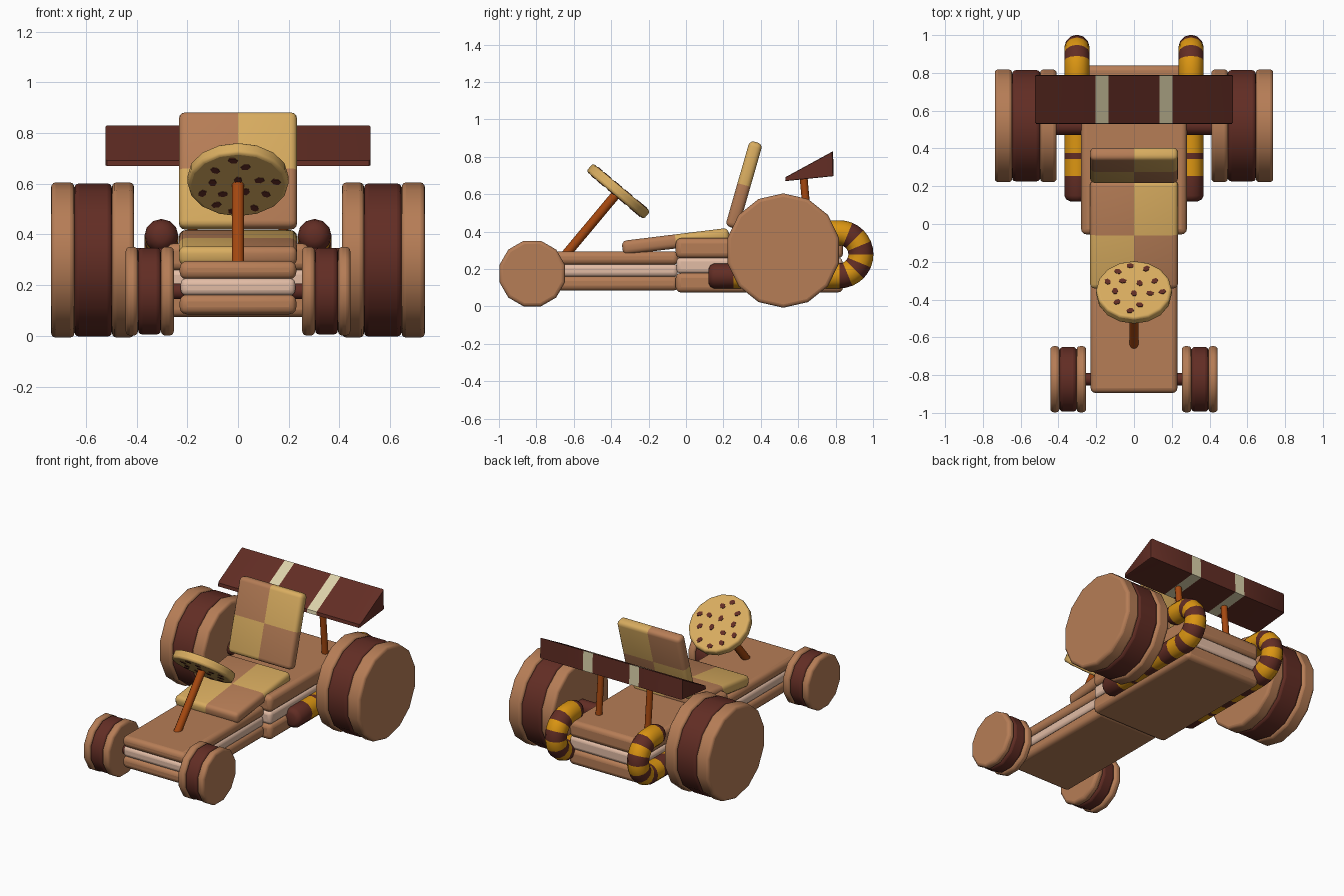
import bpy, bmesh, math
from mathutils import Matrix, Vector

if "Cube" in bpy.data.objects:
    bpy.data.objects.remove(bpy.data.objects["Cube"])


def mat(name, r, g, b):
    m = bpy.data.materials.new(name)
    lin = [(c / 255 / 12.92) if c < 11 else ((c / 255 + 0.055) / 1.055) ** 2.4 for c in (r, g, b)]
    m.diffuse_color = (*lin, 1)
    m.use_nodes = True
    m.node_tree.nodes["Principled BSDF"].inputs["Base Color"].default_value = m.diffuse_color
    return m


BISCUIT = mat("biscuit brown", 182, 125, 86)
CHOC = mat("chocolate", 98, 45, 36)
YELLOW = mat("pale dough yellow", 217, 173, 96)
CREAM = mat("pink cream", 226, 188, 165)
ORANGE = mat("candy orange", 220, 150, 18)
STICK = mat("cinnamon stick", 165, 72, 16)
STRIPE = mat("icing stripe", 220, 210, 170)


def finish(name, bm, mats, loc=(0, 0, 0), rot=(0, 0, 0), bevel=0, segs=3):
    bmesh.ops.recalc_face_normals(bm, faces=bm.faces)
    me = bpy.data.meshes.new(name)
    bm.to_mesh(me)
    bm.free()
    for m in mats:
        me.materials.append(m)
    ob = bpy.data.objects.new(name, me)
    bpy.context.collection.objects.link(ob)
    ob.location, ob.rotation_euler = loc, rot
    if bevel:
        b = ob.modifiers.new("bevel", 'BEVEL')
        b.width, b.segments, b.limit_method, b.angle_limit = bevel, segs, 'ANGLE', math.radians(40)
    bpy.ops.object.select_all(action='DESELECT')
    ob.select_set(True)
    bpy.context.view_layer.objects.active = ob
    bpy.ops.object.shade_smooth_by_angle(angle=math.radians(40))
    return ob


def slab(name, m, hx, y0, y1, z0, z1, bevel):
    bm = bmesh.new()
    bmesh.ops.create_cube(bm, size=1, matrix=Matrix.Diagonal((2 * hx, y1 - y0, z1 - z0, 1)))
    return finish(name, bm, [m], (0, (y0 + y1) / 2, (z0 + z1) / 2), bevel=bevel)


def rod(name, m, a, b, r, n=10, bevel=0, spin=0):
    a, b = Vector(a), Vector(b)
    bm = bmesh.new()
    bmesh.ops.create_cone(bm, cap_ends=True, segments=n, radius1=r, radius2=r, depth=(b - a).length,
                          matrix=Matrix.Rotation(spin, 4, 'Z'))
    q = Vector((0, 0, 1)).rotation_difference(b - a)
    return finish(name, bm, [m], (a + b) / 2, q.to_euler(), bevel)


# Chassis: two sandwich biscuits
for name, hx, y0, y1, zs in (("front_chassis", 0.23, -0.895, -0.04, (0.085, 0.163, 0.223, 0.295)),
                             ("rear_chassis", 0.28, -0.055, 0.84, (0.075, 0.18, 0.258, 0.365))):
    slab(name + "_bottom", BISCUIT, hx, y0, y1, zs[0], zs[1], 0.028)
    slab(name + "_cream", CREAM, hx - 0.004, y0 + 0.004, y1 - 0.004, zs[1] - 0.004, zs[2] + 0.004, 0.022)
    slab(name + "_top", BISCUIT, hx, y0, y1, zs[2], zs[3], 0.028)

# Wheels: chocolate between two biscuits
for label, y, z, apothem, n, xs in (("front", -0.822, 0.176, 0.175, 12, (0.253, 0.304, 0.394, 0.443)),
                                    ("rear", 0.52, 0.299, 0.298, 14, (0.41, 0.497, 0.645, 0.737))):
    R = apothem / math.cos(math.pi / n)
    rod(label + "_axle", CHOC, (-xs[1], y, z), (xs[1], y, z), 0.032 if n == 12 else 0.05)
    for s, side in ((1, "right"), (-1, "left")):
        for i, (layer, m) in enumerate((("inner_biscuit", BISCUIT), ("filling", CHOC), ("outer_biscuit", BISCUIT))):
            rod(f"{label}_{side}_wheel_{layer}", m, (s * xs[i], y, z), (s * xs[i + 1], y, z),
                R - (0.004 if i == 1 else 0), n, 0.018, math.pi / n)


# Seat: checkered biscuits, coloured by quadrant
def checker(name, width, length, thick, loc, tilt):
    bm = bmesh.new()
    bmesh.ops.create_cube(bm, size=1, matrix=Matrix.Diagonal((width, length, thick, 1)))
    bmesh.ops.bevel(bm, geom=bm.edges[:], offset=0.026, segments=3, profile=0.5, affect='EDGES')
    for axis in ((1, 0, 0), (0, 1, 0)):
        bmesh.ops.bisect_plane(bm, geom=bm.verts[:] + bm.edges[:] + bm.faces[:],
                               plane_co=(0, 0, 0), plane_no=axis)
    for f in bm.faces:
        c = f.calc_center_median()
        f.material_index = int(c.x * c.y > 0)
    finish(name, bm, [BISCUIT, YELLOW], loc, (math.radians(tilt), 0, 0))


checker("seat_base", 0.466, 0.575, 0.075, (0, -0.055, 0.348), 7)
checker("seat_back", 0.466, 0.475, 0.072, (0, 0.31, 0.65), 74)

# Steering wheel: round cookie with chips on both faces
tilt = math.radians(-40)
centre = (0, -0.362, 0.616)
bm = bmesh.new()
bmesh.ops.create_cone(bm, cap_ends=True, segments=16, radius1=0.2, radius2=0.2, depth=0.056)
finish("steering_cookie", bm, [YELLOW], centre, (tilt, 0, 0), bevel=0.014)
chips = ((-0.02, 0.16), (0.065, 0.14), (-0.14, 0.05), (-0.06, 0.055), (0.11, 0.055), (0.03, 0.04),
         (0.085, -0.03), (-0.09, -0.09), (0.0, -0.03), (0.03, -0.11), (0.15, -0.02), (-0.1, -0.015),
         (-0.085, 0.12), (-0.02, -0.15))
bm = bmesh.new()
for i, (x, y) in enumerate(chips):
    for s in (1, -1):
        bmesh.ops.create_cone(bm, cap_ends=True, segments=6, radius1=0.019, radius2=0.019, depth=0.006,
                              matrix=Matrix.Translation((x, y, s * 0.028)) @ Matrix.Rotation(i, 4, 'Z')
                              @ Matrix.Diagonal((1.1, 0.85, 1, 1)))
finish("cookie_chips", bm, [CHOC], centre, (tilt, 0, 0))
rod("steering_column", STICK, (0, -0.645, 0.275), (0, -0.375, 0.598), 0.025)

# Spoiler: wedge extruded along x with two wrapped stripes
profile = ((0.53, 0.67), (0.79, 0.697), (0.786, 0.83), (0.533, 0.692))
xs = (-0.523, -0.517, -0.205, -0.135, 0.135, 0.205, 0.517, 0.523)
bm = bmesh.new()
rings = []
for x in xs:
    k = 0.95 if abs(x) > 0.52 else 1
    rings.append([bm.verts.new((x, 0.69 + (y - 0.69) * k, 0.73 + (z - 0.73) * k)) for y, z in profile])
for i in range(len(xs) - 1):
    for j in range(4):
        f = bm.faces.new((rings[i][j], rings[i][(j + 1) % 4], rings[i + 1][(j + 1) % 4], rings[i + 1][j]))
        f.material_index = int(i in (2, 4))
bm.faces.new(rings[0])
bm.faces.new(rings[-1])
finish("spoiler", bm, [CHOC, STRIPE])
for s, side in ((1, "right"), (-1, "left")):
    rod(side + "_spoiler_strut", STICK, (s * 0.18, 0.66, 0.34), (s * 0.18, 0.627, 0.71), 0.021)

# Exhaust pipes: striped candy canes; path entries are (y, z, angle, radius, stripe)
r, low, bend, mid = 0.067, 0.163, 0.115, 0.279
path = [(0.12, low, 0, r * 0.55, 0), (0.13, low, 0, r * 0.85, 0), (0.15, low, 0, r, 0)]
path += [(y, low, 0, r, (i + 1) % 2)
         for i, y in enumerate((0.255, 0.345, 0.375, 0.475, 0.565, 0.655, 0.745))]
for i in range(17):
    a = math.pi * i / 16
    path.append((0.82 + bend * math.sin(a), mid - bend * math.cos(a), a, r, (i // 2) % 2))
path[-1] = path[-1][:4] + (1,)
path += [(0.82 - d, mid + bend, math.pi, r * k, 0)
         for d, k in ((0.06, 1), (0.085, 0.93), (0.11, 0.7), (0.122, 0.35))]
N = 12
for s, side in ((1, "right"), (-1, "left")):
    bm = bmesh.new()
    rings = []
    for y, z, a, rad, _ in path:
        ring = []
        for j in range(N):
            t = 2 * math.pi * j / N
            u, v = rad * math.cos(t), rad * math.sin(t)
            ring.append(bm.verts.new((s * 0.302 + u, y - v * math.sin(a), z + v * math.cos(a))))
        rings.append(ring)
    for i in range(len(path) - 1):
        for j in range(N):
            k = (j + 1) % N
            f = bm.faces.new((rings[i][j], rings[i][k], rings[i + 1][k], rings[i + 1][j]))
            f.material_index = path[i][4]
    bm.faces.new(rings[0])
    bm.faces.new(rings[-1])
    finish(side + "_exhaust_pipe", bm, [CHOC, ORANGE])
